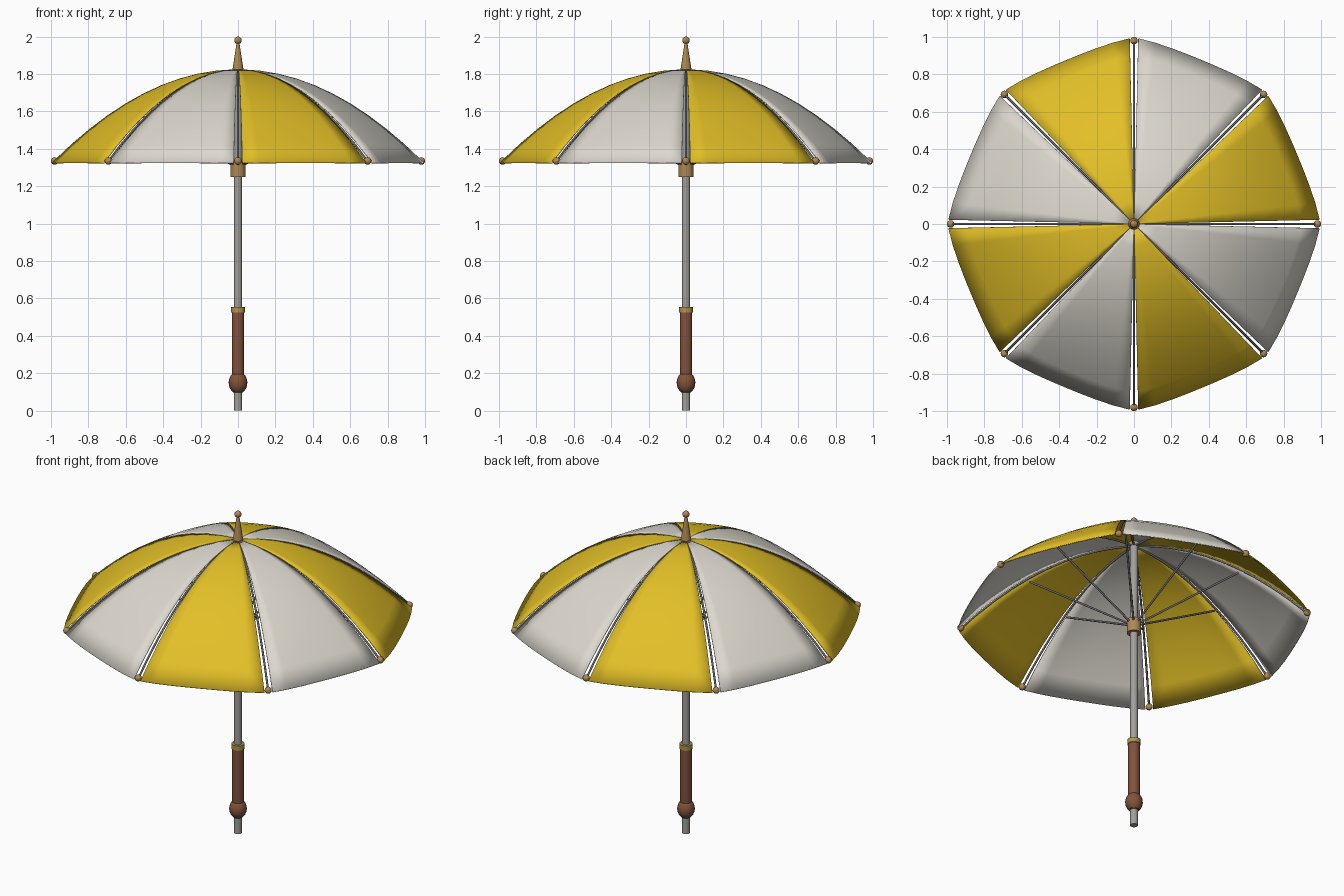
import bpy, bmesh, math
from mathutils import Vector

if "Cube" in bpy.data.objects:
    bpy.data.objects.remove(bpy.data.objects["Cube"])


def mat(name, c):
    m = bpy.data.materials.new(name)
    m.diffuse_color = (*c, 1)
    m.use_nodes = True
    m.node_tree.nodes["Principled BSDF"].inputs["Base Color"].default_value = m.diffuse_color
    return m


YELLOW = mat("yellow cloth", (0.76, 0.52, 0.02))
CREAM = mat("cream cloth", (0.72, 0.69, 0.62))
STEEL = mat("steel", (0.36, 0.35, 0.33))
DARK = mat("dark steel", (0.16, 0.16, 0.17))
WOOD = mat("brown wood", (0.22, 0.085, 0.045))
BRASS = mat("brass", (0.43, 0.25, 0.09))
GOLD = mat("gold band", (0.43, 0.30, 0.08))


def finish(bm, name, material, angle=40):
    bmesh.ops.recalc_face_normals(bm, faces=bm.faces)
    me = bpy.data.meshes.new(name)
    bm.to_mesh(me)
    bm.free()
    me.materials.append(material)
    ob = bpy.data.objects.new(name, me)
    bpy.context.collection.objects.link(ob)
    bpy.ops.object.select_all(action='DESELECT')
    ob.select_set(True)
    bpy.context.view_layer.objects.active = ob
    bpy.ops.object.shade_smooth_by_angle(angle=math.radians(angle))
    return ob


def lathe(name, profile, material, n=24):
    bm = bmesh.new()
    rings = [[bm.verts.new((r * math.cos(2 * math.pi * i / n), r * math.sin(2 * math.pi * i / n), z))
              for i in range(n)] for r, z in profile]
    for a, b in zip(rings, rings[1:]):
        for i in range(n):
            j = (i + 1) % n
            bm.faces.new((a[i], a[j], b[j], b[i]))
    bm.faces.new(rings[0])
    bm.faces.new(rings[-1])
    return finish(bm, name, material)


def ball(name, loc, rx, rz, material):
    bm = bmesh.new()
    bmesh.ops.create_uvsphere(bm, u_segments=20, v_segments=12, radius=1)
    bmesh.ops.scale(bm, vec=(rx, rx, rz), verts=bm.verts)
    bmesh.ops.translate(bm, vec=loc, verts=bm.verts)
    return finish(bm, name, material, 60)


def rod(name, pts, radius, material):
    cu = bpy.data.curves.new(name, 'CURVE')
    cu.dimensions = '3D'
    cu.bevel_depth = radius
    cu.bevel_resolution = 2
    cu.use_fill_caps = True
    sp = cu.splines.new('POLY')
    sp.points.add(len(pts) - 1)
    for p, q in zip(sp.points, pts):
        p.co = (*q, 1)
    cu.materials.append(material)
    ob = bpy.data.objects.new(name, cu)
    bpy.context.collection.objects.link(ob)


def dome(r):
    return 1.825 - 0.495 * (r / 0.99) ** 2


def polar(r, a, z):
    return Vector((r * math.cos(a), r * math.sin(a), z))


# shaft, handle and fittings
lathe("shaft", [(0.022, 0), (0.022, 1.83)], STEEL)
lathe("handle", [(0.028, 0.1), (0.033, 0.2), (0.033, 0.53)], WOOD)
ball("handle_knob", (0, 0, 0.15), 0.05, 0.06, WOOD)
lathe("handle_collar", [(0.037, 0.525), (0.037, 0.555)], GOLD)
lathe("runner", [(0.04, 1.25), (0.04, 1.335)], BRASS)
lathe("finial", [(0.03, 1.82), (0.007, 1.97)], BRASS)
ball("finial_ball", (0, 0, 1.98), 0.02, 0.02, BRASS)

SIDES, ROWS, COLS = 8, 10, 8
STEP = 2 * math.pi / SIDES
GAP = math.radians(1.35)
for k in range(SIDES):
    a = k * STEP
    # cloth panel with a slightly flattened, scalloped rim
    bm = bmesh.new()
    grid = []
    for i in range(ROWS + 1):
        t = 0.02 + 0.98 * i / ROWS
        row = []
        for j in range(COLS + 1):
            u = j / COLS
            r = 0.993 * t * (1 - 0.045 * t * math.sin(math.pi * u))
            row.append(bm.verts.new(polar(r, a + GAP + u * (STEP - 2 * GAP), dome(0.993 * t))))
        grid.append(row)
    for i in range(ROWS):
        for j in range(COLS):
            bm.faces.new((grid[i][j], grid[i + 1][j], grid[i + 1][j + 1], grid[i][j + 1]))
    panel = finish(bm, f"canopy_panel_{k}", CREAM if k % 2 else YELLOW)
    s = panel.modifiers.new("thickness", 'SOLIDIFY')
    s.thickness = 0.006
    # rib, its end cap, and the stretcher from the runner
    rod(f"rib_{k}", [polar(0.02 + 0.96 * i / 10, a, dome(0.02 + 0.96 * i / 10) - 0.008)
                     for i in range(11)], 0.006, DARK)
    ball(f"rib_tip_{k}", polar(0.98, a, 1.335), 0.02, 0.02, BRASS)
    rod(f"stretcher_{k}", [polar(0.03, a, 1.315), polar(0.59, a, 1.615)], 0.006, DARK)
